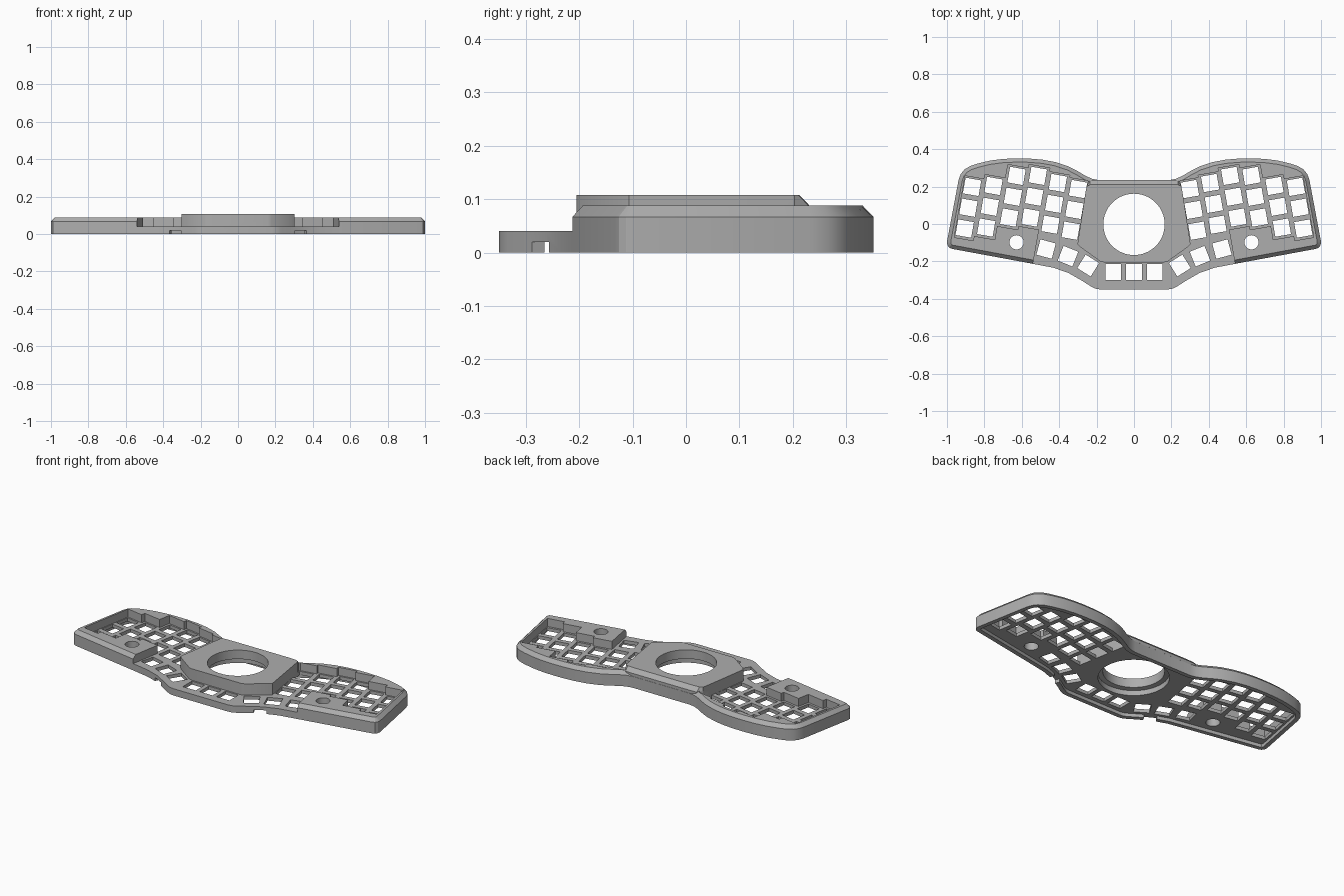
import bpy
import bmesh
from math import sin, cos, pi, radians
from mathutils import Vector

if "Cube" in bpy.data.objects:
    bpy.data.objects.remove(bpy.data.objects["Cube"], do_unlink=True)

grey = bpy.data.materials.new("plain grey")
grey.use_nodes = True
grey.diffuse_color = (0.42, 0.42, 0.42, 1)
grey.node_tree.nodes["Principled BSDF"].inputs["Base Color"].default_value = (0.42, 0.42, 0.42, 1)

TILT = radians(10)
PITCH = 0.113
PLATE_TOP, PLATE_BASE = 0.04, 0.02


def turn(u, v, angle=TILT):
    return (u * cos(angle) - v * sin(angle), u * sin(angle) + v * cos(angle))


def flip(points, side):
    return [(x * side, y) for x, y in points]


def square(cx, cy, w, h, angle):
    corners = [(-w, -h), (w, -h), (w, h), (-w, h)]
    return [(cx + p[0], cy + p[1]) for p in (turn(a / 2, b / 2, angle) for a, b in corners)]


def circle(cx, cy, r, n=64):
    return [(cx + r * cos(2 * pi * i / n), cy + r * sin(2 * pi * i / n)) for i in range(n)]


def inset(points, d):
    """Mitred inward offset of a clockwise outline."""
    out = []
    for i, p in enumerate(points):
        a, b, c = Vector(points[i - 1]), Vector(p), Vector(points[(i + 1) % len(points)])
        e, f = (b - a).normalized(), (c - b).normalized()
        n, m = Vector((e.y, -e.x)), Vector((f.y, -f.x))
        q = b + (n + m) * d / (1 + n.dot(m))
        out.append((q.x, q.y))
    return out


def solids(name, stacks):
    """One object holding closed solids, each a stack of (outline, height) layers."""
    bm = bmesh.new()
    for layers in stacks:
        rings = [[bm.verts.new((x, y, z)) for x, y in pts] for pts, z in layers]
        bm.faces.new(rings[0][::-1])
        bm.faces.new(rings[-1])
        n = len(rings[0])
        for low, high in zip(rings, rings[1:]):
            for i in range(n):
                j = (i + 1) % n
                bm.faces.new((low[i], low[j], high[j], high[i]))
    bmesh.ops.recalc_face_normals(bm, faces=bm.faces)
    mesh = bpy.data.meshes.new(name)
    bm.to_mesh(mesh)
    bm.free()
    mesh.materials.append(grey)
    obj = bpy.data.objects.new(name, mesh)
    bpy.context.collection.objects.link(obj)
    return obj


def combine(target, other, operation):
    bpy.context.view_layer.objects.active = target
    mod = target.modifiers.new("combine", 'BOOLEAN')
    mod.operation = operation
    mod.solver = 'EXACT'
    mod.object = other
    bpy.ops.object.modifier_apply(modifier=mod.name)
    bpy.data.objects.remove(other, do_unlink=True)


# Case body: winged outline with a chamfered upper edge
half = [(0.19, 0.235), (0.225, 0.242), (0.26, 0.258), (0.30, 0.282), (0.35, 0.308),
        (0.42, 0.331), (0.49, 0.344), (0.56, 0.35), (0.63, 0.351), (0.70, 0.348),
        (0.77, 0.339), (0.84, 0.322), (0.88, 0.308), (0.908, 0.29), (0.927, 0.266),
        (0.938, 0.235), (1.0, -0.095), (0.998, -0.112), (0.989, -0.126), (0.972, -0.133),
        (0.545, -0.212), (0.43, -0.234), (0.35, -0.262), (0.28, -0.302),
        (0.23, -0.334), (0.205, -0.346), (0.18, -0.35)]
outline = half + flip(half[::-1], -1)
case = solids("keyboard_case", [[(outline, 0), (outline, 0.067), (inset(outline, 0.02), 0.088)]])

# Stepped pockets that follow the staggered key columns
columns = [(0.887 - 0.112 * i, v) for i, v in enumerate((0.045, 0.07, 0.144, 0.164, 0.145, 0.132))]
pocket = []
for i, (u, v) in enumerate(columns):
    outer = u + (0.047 if i == 0 else 0.056)
    inner = u - (0.043 if i == 5 else 0.056)
    top = v + 0.052
    pocket += [turn(outer, top), turn(inner, top)]
pocket += [(0.2, 0.15), (-0.02, 0.1), (-0.02, -0.45), turn(0.495, -0.45)]
for u, v in columns[3::-1]:
    low = v - 2 * PITCH - 0.056
    pocket += [turn(u - 0.056, low), turn(u + (0.047 if u > 0.88 else 0.056), low)]
for side in (1, -1):
    cutter = solids("pocket_cutter", [[(flip(pocket, side), PLATE_TOP), (flip(pocket, side), 0.2)]])
    combine(case, cutter, 'DIFFERENCE')

# Raised centre block with a sloped back edge
block = [(0.255, 0.2), (0.302, -0.107), (0.285, -0.125), (0.18, -0.2), (0.16, -0.205)]


def block_ring(back):
    pts = [(0.19, back), (0.235, back - 0.002)] + block
    return pts + flip(pts[::-1], -1)


combine(case, solids("centre_block", [[(block_ring(0.2345), 0.03), (block_ring(0.2345), 0.085),
                                       (block_ring(0.212), 0.108)]]), 'UNION')

# Hollow underside, leaving a lip around the edge
under = inset(outline, 0.025)
combine(case, solids("underside_cutter", [[(under, -0.05), (under, PLATE_BASE)]]), 'DIFFERENCE')

# Key openings, screw holes and cable notches
openings = []
thumbs = [(0.47, -0.134, 15), (0.353, -0.172, 22), (0.245, -0.222, 32), (0.111, -0.257, 0)]
for side in (1, -1):
    shapes = [circle(0.628, -0.098, 0.038, 32)]
    for u, v in columns:
        for row in range(3):
            x, y = turn(u, v - row * PITCH)
            shapes.append(square(x, y, 0.085, 0.085, TILT))
    for x, y, angle in thumbs:
        shapes.append(square(x, y, 0.085, 0.085, radians(angle)))
    openings += [[(flip(s, side), -0.05), (flip(s, side), 0.2)] for s in shapes]
middle = square(0, -0.257, 0.085, 0.085, 0)
openings.append([(middle, -0.05), (middle, 0.2)])
combine(case, solids("opening_cutter", openings), 'DIFFERENCE')

notch = square(0.335, -0.272, 0.07, 0.07, radians(25))
notches = [[(flip(notch, s), -0.05), (flip(notch, s), PLATE_BASE)] for s in (1, -1)]
combine(case, solids("notch_cutter", notches), 'DIFFERENCE')

# Round centre socket, wider underneath
socket = [(circle(0, -0.002, 0.19), -0.05), (circle(0, -0.002, 0.19), 0.05),
          (circle(0, -0.002, 0.164), 0.055), (circle(0, -0.002, 0.164), 0.2)]
combine(case, solids("socket_cutter", [socket]), 'DIFFERENCE')

# Smooth the curved walls and keep the edges crisp
for obj in bpy.context.selected_objects:
    obj.select_set(False)
case.select_set(True)
bpy.context.view_layer.objects.active = case
bpy.ops.object.shade_smooth_by_angle(angle=radians(25))
